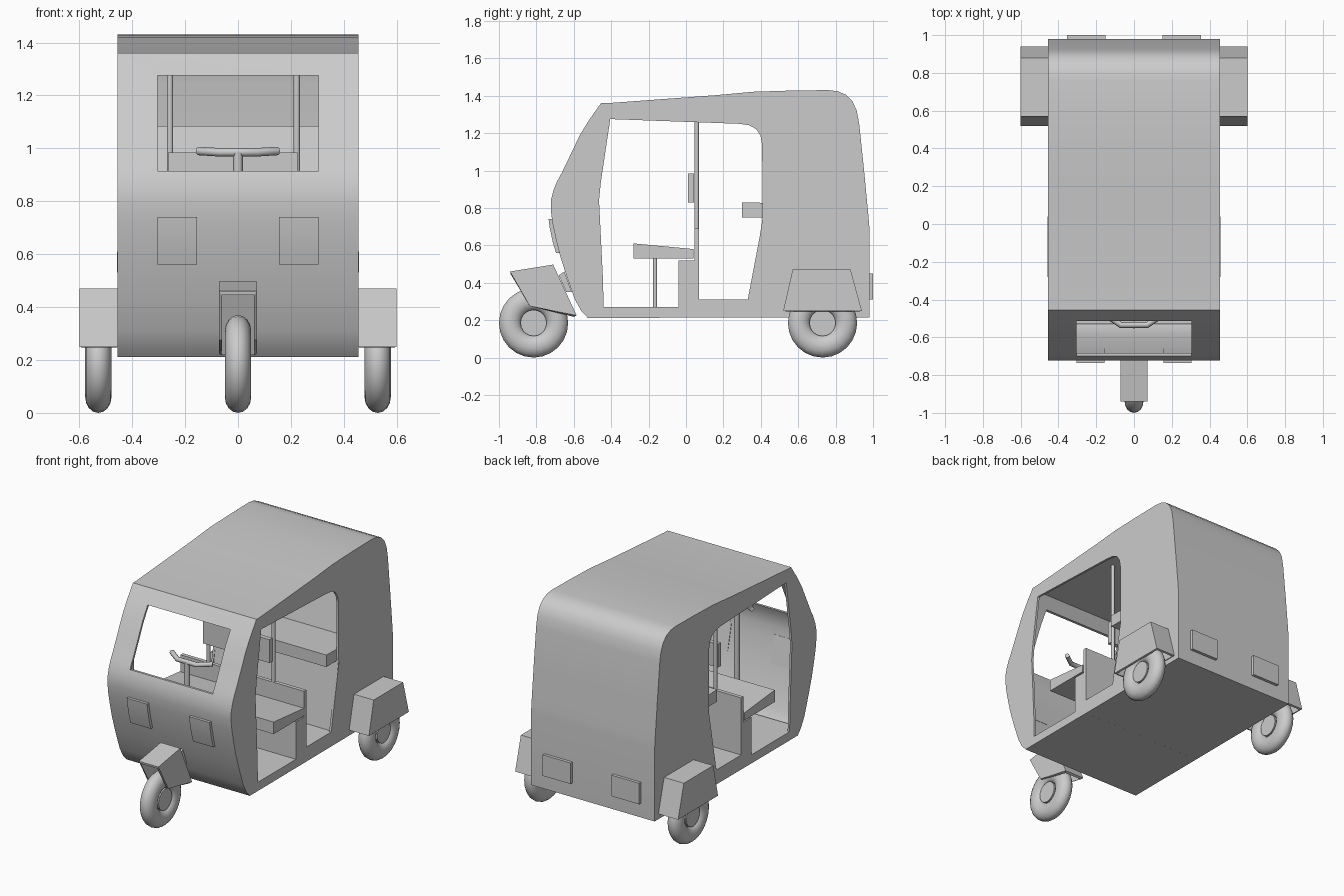
import bpy, bmesh, math

if "Cube" in bpy.data.objects:
    bpy.data.objects.remove(bpy.data.objects["Cube"])


def prism(name, profile, x0, x1, skip=(), thick=0.0):
    """Extrude a (y, z) profile along x; skip leaves chosen edge walls open."""
    bm = bmesh.new()
    a = [bm.verts.new((x0, y, z)) for y, z in profile]
    b = [bm.verts.new((x1, y, z)) for y, z in profile]
    n = len(profile)
    bm.faces.new(a[::-1])
    bm.faces.new(b)
    for i in range(n):
        if i not in skip:
            j = (i + 1) % n
            bm.faces.new((a[i], a[j], b[j], b[i]))
    bmesh.ops.recalc_face_normals(bm, faces=bm.faces)
    me = bpy.data.meshes.new(name)
    bm.to_mesh(me)
    bm.free()
    ob = bpy.data.objects.new(name, me)
    bpy.context.collection.objects.link(ob)
    if thick:
        m = ob.modifiers.new("wall", 'SOLIDIFY')
        m.thickness = thick
        m.offset = -1
        m.use_even_offset = True
    return ob


def box(name, x0, x1, y0, y1, z0, z1):
    return prism(name, [(y0, z0), (y1, z0), (y1, z1), (y0, z1)], x0, x1)


def smooth(ob, angle=30):
    bpy.ops.object.select_all(action='DESELECT')
    ob.select_set(True)
    bpy.context.view_layer.objects.active = ob
    bpy.ops.object.shade_smooth_by_angle(angle=math.radians(angle))


def rod(name, x, y, z0, z1, r):
    bpy.ops.mesh.primitive_cylinder_add(vertices=12, radius=r, depth=z1 - z0,
                                        location=(x, y, (z0 + z1) / 2))
    ob = bpy.context.object
    ob.name = name
    smooth(ob, 40)


def wheel(name, x, y):
    bpy.ops.mesh.primitive_torus_add(major_segments=24, minor_segments=16,
                                     major_radius=0.125, minor_radius=0.06,
                                     location=(x, y, 0.185), rotation=(0, math.pi / 2, 0))
    tire = bpy.context.object
    tire.name = name + "_tire"
    tire.scale.z = 0.83
    smooth(tire, 50)
    bpy.ops.mesh.primitive_cylinder_add(vertices=20, radius=0.07, depth=0.07,
                                        location=(x, y, 0.185), rotation=(0, math.pi / 2, 0))
    hub = bpy.context.object
    hub.name = name + "_hub"
    smooth(hub, 40)


W = 0.455

# Hollow cabin with side openings and a windscreen opening
body = prism("cabin", [
    (-0.525, 0.212), (-0.56, 0.25), (-0.594, 0.31), (-0.64, 0.44), (-0.675, 0.55),
    (-0.697, 0.64), (-0.714, 0.72), (-0.723, 0.79), (-0.722, 0.84), (-0.71, 0.89),
    (-0.69, 0.94), (-0.663, 0.99), (-0.615, 1.09), (-0.567, 1.19), (-0.52, 1.267),
    (-0.455, 1.36), (-0.42, 1.36), (0.15, 1.402), (0.36, 1.421), (0.55, 1.427),
    (0.76, 1.43), (0.81, 1.424), (0.855, 1.405), (0.89, 1.37), (0.913, 1.32),
    (0.926, 1.25), (0.952, 1.0), (0.975, 0.76), (0.98, 0.7), (0.98, 0.215)],
    -W, W, thick=0.015)
side_cut = prism("side_cutter", [
    (-0.44, 0.27), (-0.445, 0.44), (-0.465, 0.84), (-0.455, 0.94), (-0.405, 1.275),
    (0.28, 1.25), (0.335, 1.243), (0.375, 1.222), (0.398, 1.187), (0.407, 1.14),
    (0.41, 0.73), (0.33, 0.31), (0.02, 0.31), (0.02, 0.27)], -0.6, 0.6)
window_cut = box("window_cutter", -0.305, 0.305, -0.85, -0.46, 0.915, 1.275)
for c in (side_cut, window_cut):
    m = body.modifiers.new("cut", 'BOOLEAN')
    m.operation = 'DIFFERENCE'
    m.solver = 'EXACT'
    m.object = c
    c.hide_render = True
bpy.context.view_layer.objects.active = body
for m in list(body.modifiers):
    bpy.ops.object.modifier_apply(modifier=m.name)
for c in (side_cut, window_cut):
    bpy.data.objects.remove(c)
smooth(body, 25)

# Floors and the partition behind the driver
I = W - 0.003
box("driver_floor", -I, I, -0.53, -0.04, 0.222, 0.27)
box("passenger_floor", -I, I, 0.07, 0.36, 0.222, 0.31)
prism("partition", [(-0.04, 0.213), (0.07, 0.213), (0.07, 0.69), (0.045, 0.69),
                    (0.045, 0.52), (-0.04, 0.52)], -W, W)

# Driver seat, post, backrest and its two poles
prism("driver_seat", [(-0.28, 0.53), (0.04, 0.53), (0.04, 0.58), (-0.28, 0.61)], -0.458, 0.458)
rod("seat_post", 0, -0.165, 0.27, 0.53, 0.011)
box("driver_backrest", -0.265, 0.225, 0.01, 0.042, 0.83, 0.985)
for x in (-0.257, 0.222):
    rod("backrest_pole", x, 0.057, 0.68, 1.39, 0.012)

# Passenger bench
prism("bench_base", [(0.33, 0.23), (0.35, 0.23), (0.43, 0.75), (0.41, 0.75)], -I, I)
prism("bench_seat", [(0.3, 0.75), (0.7, 0.75), (0.7, 0.82), (0.3, 0.83)], -0.44, 0.44)
prism("bench_backrest", [(0.6, 0.8), (0.68, 0.8), (0.74, 1.085), (0.67, 1.085)], -0.44, 0.44)

# Handlebar and steering stem
cu = bpy.data.curves.new("handlebar", 'CURVE')
cu.dimensions = '3D'
cu.bevel_depth = 0.016
cu.bevel_resolution = 2
cu.use_fill_caps = True
path = [(-0.15, -0.48, 0.99), (-0.07, -0.535, 0.985), (0.07, -0.535, 0.985), (0.15, -0.48, 0.99)]
sp = cu.splines.new('POLY')
sp.points.add(len(path) - 1)
for p, co in zip(sp.points, path):
    p.co = (*co, 1)
bpy.context.collection.objects.link(bpy.data.objects.new("handlebar", cu))
rod("steering_stem", 0, -0.535, 0.26, 0.985, 0.018)

# Front wheel, mudguard and mount
wheel("front_wheel", 0, -0.815)
prism("front_mudguard", [(-0.94, 0.46), (-0.71, 0.497), (-0.585, 0.225), (-0.835, 0.275)],
      -0.072, 0.072, skip=(2, 3), thick=0.012)
prism("mudguard_mount", [(-0.68, 0.44), (-0.65, 0.46), (-0.61, 0.35), (-0.64, 0.35)], -0.05, 0.05)

# Paired rear wheels, mudguards, headlamps and tail lamps
for s in (-1, 1):
    wheel("rear_wheel", s * 0.528, 0.73)
    prism("rear_mudguard", [(0.52, 0.25), (0.57, 0.47), (0.88, 0.47), (0.94, 0.25)],
          s * 0.452, s * 0.6, skip=(3,), thick=0.012)
    smooth(prism("headlamp", [(-0.70, 0.74), (-0.735, 0.74), (-0.728, 0.69), (-0.713, 0.62),
                              (-0.695, 0.56), (-0.66, 0.56)], s * 0.155, s * 0.305))
    box("tail_lamp", s * 0.15, s * 0.355, 0.97, 1.0, 0.31, 0.45)
